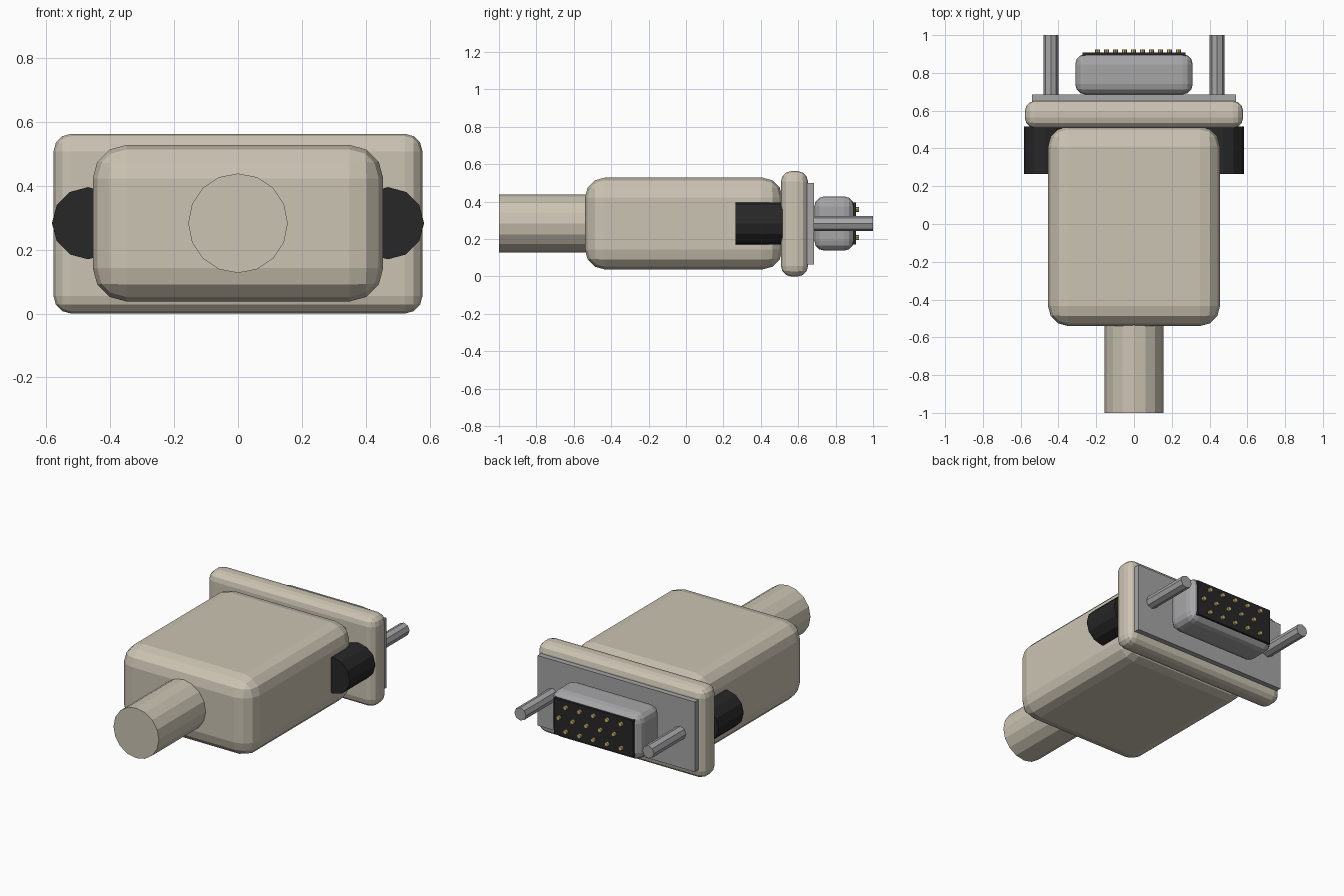
import bpy, math

if "Cube" in bpy.data.objects:
    bpy.data.objects.remove(bpy.data.objects["Cube"])

ZC = 0.283  # height of the connector axis


def material(name, rgb):
    m = bpy.data.materials.new(name)
    m.diffuse_color = (*rgb, 1)
    m.use_nodes = True
    m.node_tree.nodes["Principled BSDF"].inputs["Base Color"].default_value = m.diffuse_color
    return m


beige = material("beige plastic", (0.60, 0.55, 0.45))
black = material("black plastic", (0.02, 0.02, 0.02))
metal = material("grey metal", (0.38, 0.38, 0.39))
gold = material("gold", (0.62, 0.46, 0.16))


def box(name, x, y, z, mat, bevel=0):
    """Box from (min, max) ranges with optional rounded edges."""
    bpy.ops.mesh.primitive_cube_add(
        size=1, location=[sum(r) / 2 for r in (x, y, z)])
    o = bpy.context.object
    o.name = name
    o.scale = [r[1] - r[0] for r in (x, y, z)]
    bpy.ops.object.transform_apply(location=False, rotation=False, scale=True)
    o.data.materials.append(mat)
    if bevel:
        m = o.modifiers.new("round", 'BEVEL')
        m.width = bevel
        m.segments = 3
    return o


def rod(name, x, z, y0, y1, r, sides, mat):
    """Faceted cylinder running along y."""
    bpy.ops.mesh.primitive_cylinder_add(
        vertices=sides, radius=r, depth=y1 - y0,
        location=(x, (y0 + y1) / 2, z), rotation=(math.pi / 2, 0, 0))
    o = bpy.context.object
    o.name = name
    o.data.materials.append(mat)
    return o


# Plastic hood, flange and cable
box("hood", (-0.455, 0.455), (-0.54, 0.515), (0.038, 0.528), beige, 0.105)
box("flange", (-0.578, 0.578), (0.508, 0.652), (0.0, 0.563), beige, 0.055)
rod("cable", 0, ZC, -1.0, -0.5, 0.156, 16, beige)

# Metal face plate, socket shell and black insert
box("face_plate", (-0.54, 0.54), (0.64, 0.685), (0.065, 0.5), metal)
box("shell", (-0.311, 0.311), (0.685, 0.9), (0.138, 0.428), metal, 0.055)
box("insert", (-0.273, 0.273), (0.888, 0.908), (0.17, 0.396), black)

# Three staggered rows of five pins
for row in range(3):
    for col in range(5):
        x = -0.193 + 0.095 * col + (0.0475 if row == 1 else 0)
        rod("pin", x, ZC + 0.075 * (row - 1), 0.895, 0.924, 0.013, 8, gold)

# Thumb screws on both sides
for side in (-1, 1):
    rod("screw_knob", side * 0.47, ZC, 0.265, 0.515, 0.113, 12, black)
    rod("screw_shaft", side * 0.44, ZC, 0.66, 1.0, 0.04, 8, metal)
